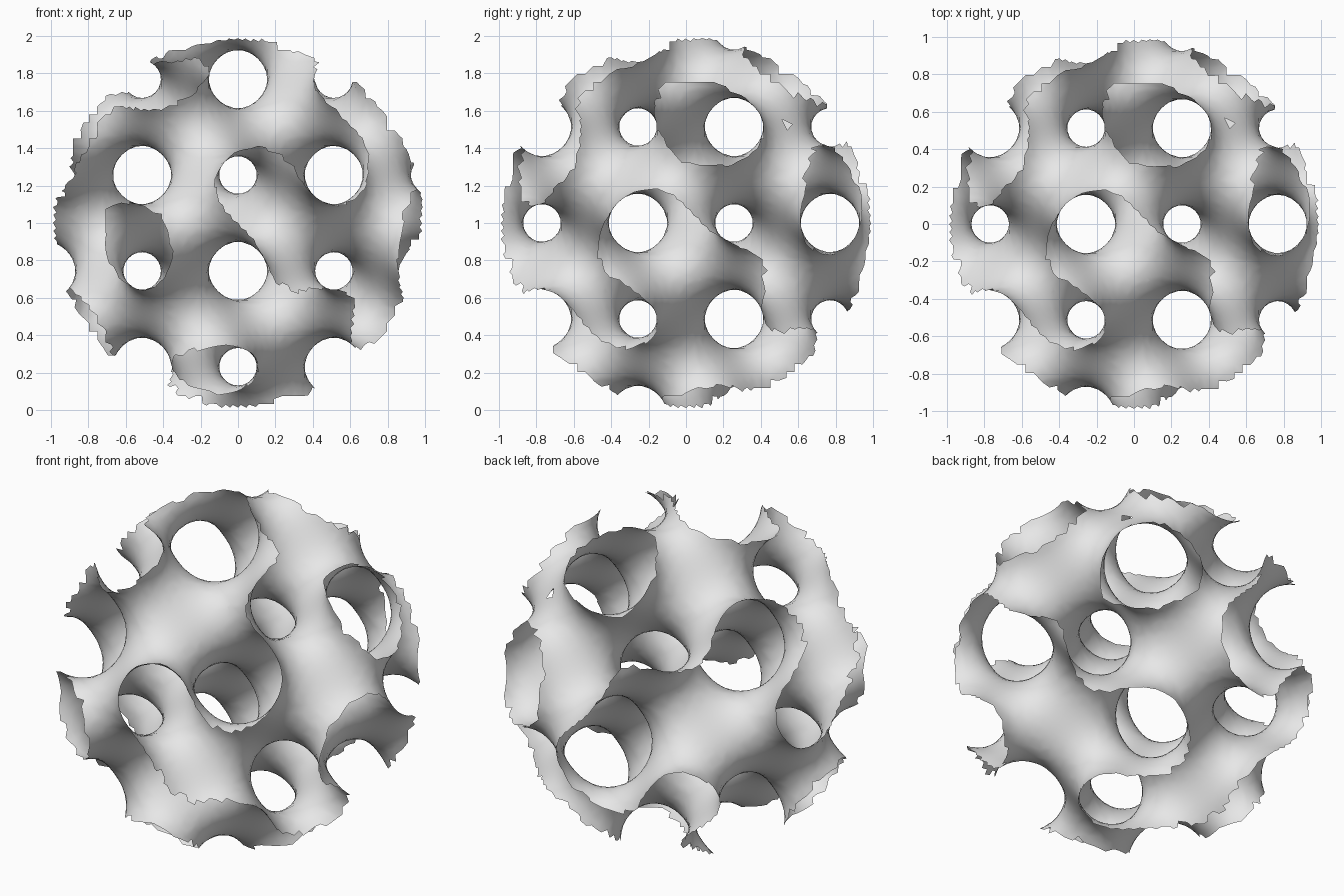
import bpy
import bmesh
from math import sin, cos, pi
from mathutils import Vector

cube = bpy.data.objects.get("Cube")
if cube:
    bpy.data.objects.remove(cube, do_unlink=True)

PERIOD = 1.025          # length of one lattice cell
K = 2 * pi / PERIOD
LEVEL = 0.24            # offset that makes one channel family wider
RADIUS = 1.0            # trimming sphere
STEP = 0.043            # sampling grid
HALF = 26


def field(p):
    x, y, z = p * K
    return sin(x) * cos(y) + sin(y) * cos(z) + sin(z) * cos(x) - LEVEL


def gradient(p):
    x, y, z = p * K
    return K * Vector((cos(x) * cos(y) - sin(z) * sin(x),
                       cos(y) * cos(z) - sin(x) * sin(y),
                       cos(z) * cos(x) - sin(y) * sin(z)))


def grid_point(key):
    return Vector(key) * STEP


def shifted(key, axis, amount):
    moved = list(key)
    moved[axis] += amount
    return tuple(moved)


# Sample the lattice field just beyond the sphere
span = range(-HALF, HALF + 1)
values = {}
for i in span:
    for j in span:
        for k in span:
            p = grid_point((i, j, k))
            if p.length < RADIUS + 3 * STEP:
                values[i, j, k] = field(p)

# Collect crossings per grid cell and one quad per crossed grid edge
crossings = {}
quads = []
for key, a in values.items():
    for axis in range(3):
        other = shifted(key, axis, 1)
        b = values.get(other)
        if b is None or (a > 0) == (b > 0):
            continue
        hit = grid_point(key).lerp(grid_point(other), a / (a - b))
        u, v = (axis + 1) % 3, (axis + 2) % 3
        ring = [key, shifted(key, u, -1),
                shifted(shifted(key, u, -1), v, -1), shifted(key, v, -1)]
        for cell in ring:
            crossings.setdefault(cell, []).append(hit)
        quads.append(ring if a > 0 else ring[::-1])

# Put each vertex exactly on the curved sheet
bm = bmesh.new()
verts = {}
for cell, hits in crossings.items():
    p = sum(hits, Vector()) / len(hits)
    for _ in range(4):
        g = gradient(p)
        p = p - g * (field(p) / max(g.length_squared, 1.0))
    verts[cell] = bm.verts.new(p)
for ring in quads:
    bm.faces.new([verts[cell] for cell in ring])
bmesh.ops.triangulate(bm, faces=bm.faces[:])

# Trim whole triangles to the sphere for a ragged rim, plus one small puncture
puncture = Vector((0.515, 0.54, 0.524))
outside = [f for f in bm.faces
           if any(v.co.length > RADIUS for v in f.verts)
           or (f.calc_center_median() - puncture).length < 0.025]
bmesh.ops.delete(bm, geom=outside, context='FACES')
loose = [v for v in bm.verts if not v.link_faces]
bmesh.ops.delete(bm, geom=loose, context='VERTS')
bmesh.ops.translate(bm, verts=bm.verts[:], vec=(0, 0, RADIUS))

for f in bm.faces:
    f.smooth = True
mesh = bpy.data.meshes.new("lattice_sphere")
bm.to_mesh(mesh)
bm.free()

# Single plain grey
grey = bpy.data.materials.new("light_grey")
grey.use_nodes = True
color = (0.8, 0.8, 0.8, 1.0)
grey.diffuse_color = color
grey.node_tree.nodes["Principled BSDF"].inputs["Base Color"].default_value = color
mesh.materials.append(grey)

sheet = bpy.data.objects.new("lattice_sphere", mesh)
bpy.context.scene.collection.objects.link(sheet)
